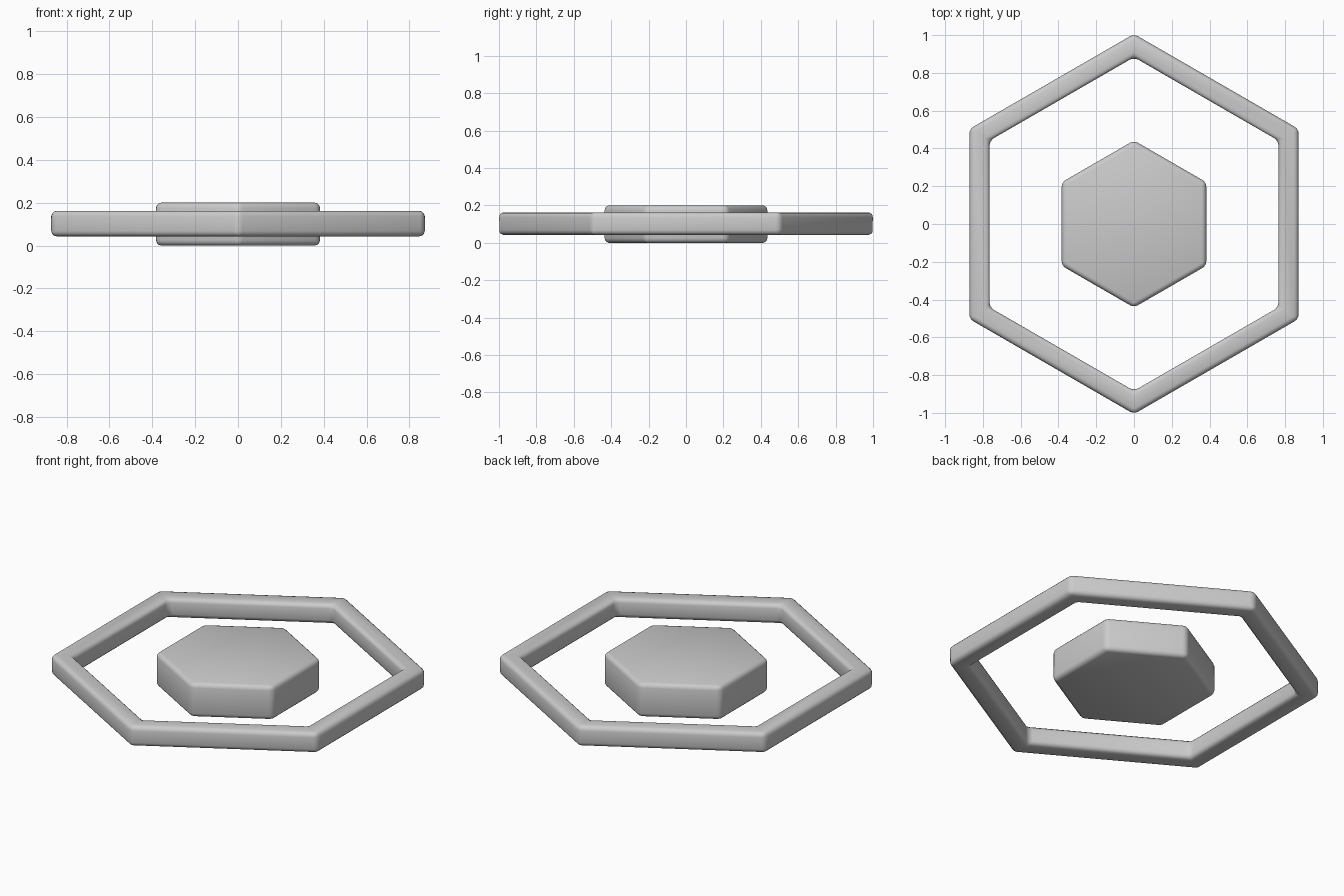
import bpy, bmesh
from math import pi, sin, cos

if "Cube" in bpy.data.objects:
    bpy.data.objects.remove(bpy.data.objects["Cube"])


def hexagon(bm, radius, z):
    """Six vertices with points on +y and -y."""
    return [bm.verts.new((radius * cos(pi / 6 + i * pi / 3),
                          radius * sin(pi / 6 + i * pi / 3), z)) for i in range(6)]


def bridge(bm, a, b):
    for i in range(6):
        j = (i + 1) % 6
        bm.faces.new((a[i], a[j], b[j], b[i]))


def finish(bm, name, bevel):
    """Turn the bmesh into a softly bevelled, smooth-shaded object."""
    bmesh.ops.recalc_face_normals(bm, faces=bm.faces)
    for f in bm.faces:
        f.smooth = True
    mesh = bpy.data.meshes.new(name)
    bm.to_mesh(mesh)
    bm.free()
    obj = bpy.data.objects.new(name, mesh)
    bpy.context.collection.objects.link(obj)
    mod = obj.modifiers.new("Bevel", 'BEVEL')
    mod.width = bevel
    mod.segments = 3
    mod.limit_method = 'ANGLE'
    mod.angle_limit = pi / 6
    return obj


# Outer hexagonal ring with a square section
bm = bmesh.new()
section = [(1.006, 0.043), (1.006, 0.162), (0.883, 0.162), (0.883, 0.043)]
loops = [hexagon(bm, r, z) for r, z in section]
for k in range(4):
    bridge(bm, loops[k], loops[(k + 1) % 4])
finish(bm, "hex_ring", 0.025)

# Solid hexagonal block in the middle
bm = bmesh.new()
low, high = hexagon(bm, 0.442, 0.0), hexagon(bm, 0.442, 0.2)
bridge(bm, low, high)
bm.faces.new(low)
bm.faces.new(high)
finish(bm, "hex_core", 0.025)
